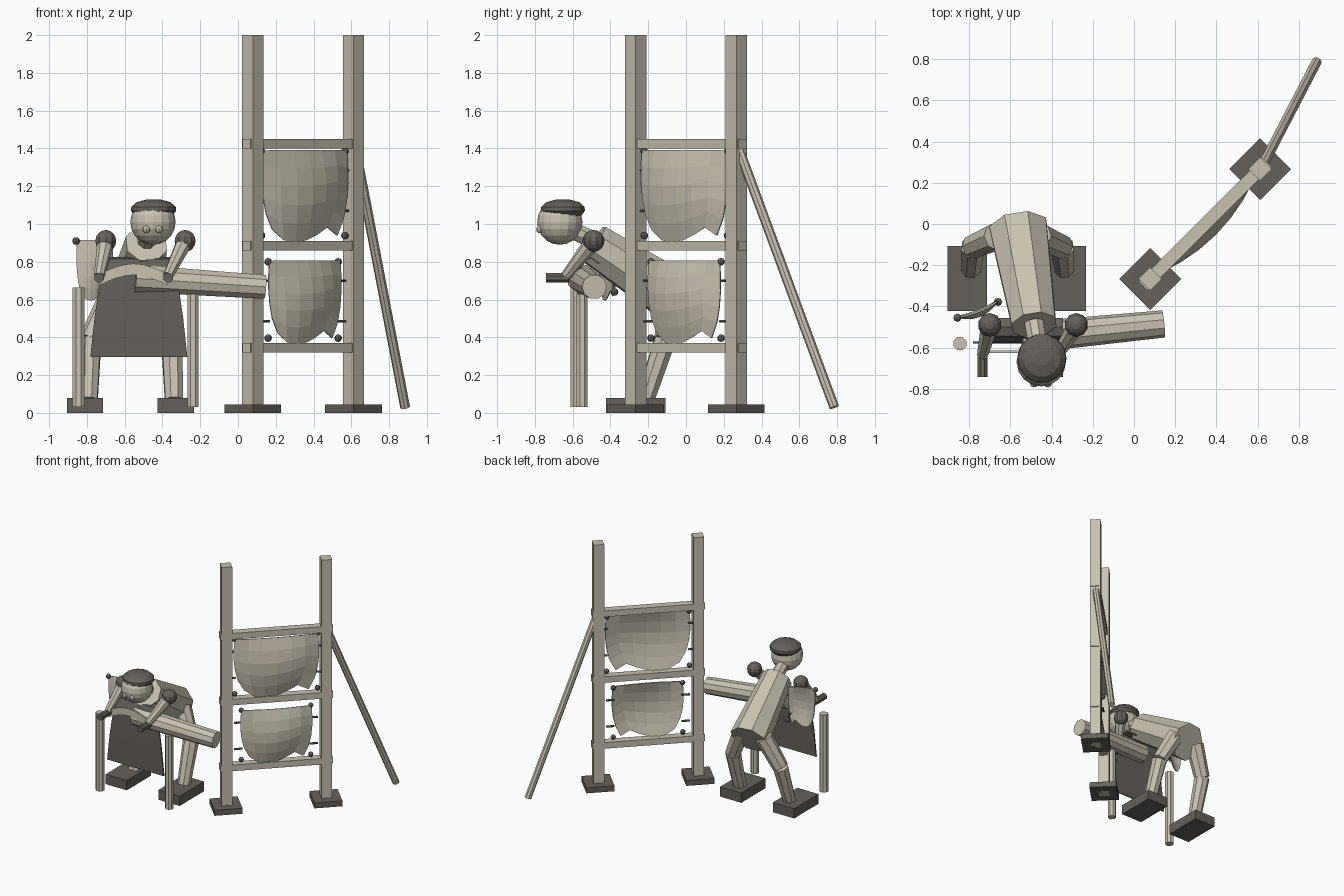
import bpy, bmesh
from math import sin, cos, pi, radians, atan2
from mathutils import Vector, Matrix

old = bpy.data.objects.get("Cube")
if old:
    bpy.data.objects.remove(old)


def material(name, rgb):
    m = bpy.data.materials.new(name)
    m.use_nodes = True
    m.diffuse_color = (*rgb, 1)
    m.node_tree.nodes["Principled BSDF"].inputs["Base Color"].default_value = (*rgb, 1)
    return m


PALE = material("pale_wood", (0.58, 0.54, 0.43))
DARK = material("dark_leather", (0.13, 0.118, 0.103))


def finish(name, bm, mat):
    bmesh.ops.recalc_face_normals(bm, faces=bm.faces)
    mesh = bpy.data.meshes.new(name)
    bm.to_mesh(mesh)
    bm.free()
    mesh.materials.append(mat)
    ob = bpy.data.objects.new(name, mesh)
    bpy.context.collection.objects.link(ob)
    return ob


def box(name, centre, size, mat, angle=0):
    bm = bmesh.new()
    m = Matrix.Translation(centre) @ Matrix.Rotation(angle, 4, 'Z') @ Matrix.Diagonal((*size, 1))
    bmesh.ops.create_cube(bm, size=1, matrix=m)
    return finish(name, bm, mat)


def tube(name, a, b, r1, r2, mat, sides=8):
    a, b = Vector(a), Vector(b)
    d = b - a
    m = Matrix.Translation((a + b) / 2) @ d.to_track_quat('Z', 'Y').to_matrix().to_4x4() \
        @ Matrix.Rotation(pi / sides, 4, 'Z')
    bm = bmesh.new()
    bmesh.ops.create_cone(bm, cap_ends=True, segments=sides, radius1=r1, radius2=r2,
                          depth=d.length, matrix=m)
    return finish(name, bm, mat)


def ball(name, centre, r, mat, seg=8, rings=6):
    bm = bmesh.new()
    bmesh.ops.create_uvsphere(bm, u_segments=seg, v_segments=rings, radius=r,
                              matrix=Matrix.Translation(centre))
    return finish(name, bm, mat)


def grid(name, rows, mat, thick):
    # skin a list of point rows into a thin sheet
    bm = bmesh.new()
    vs = [[bm.verts.new(p) for p in row] for row in rows]
    for r0, r1 in zip(vs, vs[1:]):
        for i in range(len(r0) - 1):
            bm.faces.new((r0[i], r0[i + 1], r1[i + 1], r1[i]))
    ob = finish(name, bm, mat)
    mod = ob.modifiers.new("thickness", 'SOLIDIFY')
    mod.thickness = thick
    mod.offset = 0
    return ob


def pelt(name, centre, angle, top, depth, half, bulge):
    # stretched skin with a ragged lower edge, bellying out of its plane
    along = Vector((cos(angle), sin(angle), 0))
    out = Vector((sin(angle), -cos(angle), 0))
    hem = (0.87, 0.98, 1, 0.98, 0.92, 0.84, 0.93)
    width = (1, 1.02, 1.02, 0.99, 0.92, 0.77)
    rows = []
    for j, w in enumerate(width):
        t = j / 5
        row = []
        for i, h in enumerate(hem):
            s = i / 3 - 1
            swell = bulge * (1 - s * s) * sin(pi * (0.1 + 0.85 * t))
            p = Vector((*centre, top - t * depth * h)) + along * (s * w * half) + out * swell
            row.append(p)
        rows.append(row)
    grid(name, rows, PALE, 0.008)


# drying frame
ANGLE = radians(45)
MID = Vector((0.345, 0, 0))
AXIS = Vector((cos(ANGLE), sin(ANGLE), 0))
for side, tag in ((-1, "right"), (1, "left")):
    p = MID + AXIS * side * 0.377
    box(tag + "_frame_post", (p.x, p.y, 1), (0.08, 0.08, 2), PALE, ANGLE)
    box(tag + "_post_base", (p.x, p.y, 0.0225), (0.212, 0.212, 0.045), DARK, ANGLE)
for z in (0.345, 0.885, 1.425):
    box("cross_bar", (MID.x, MID.y, z), (0.85, 0.062, 0.05), PALE, ANGLE)
tube("frame_brace", (0.885, 0.785, 0.03), (0.62, 0.275, 1.41), 0.026, 0.026, PALE)

# stretched pelts with knots and ties
for name, top, depth, half in (("upper", 1.39, 0.485, 0.315), ("lower", 0.805, 0.44, 0.265)):
    pelt(name + "_pelt", (MID.x + 0.008, MID.y - 0.008), ANGLE, top, depth, half, 0.06)
    for s in (-1, 1):
        for z in (top - 0.005, top - 0.93 * depth):
            ball(name + "_knot", MID + AXIS * s * half * 0.99 + Vector((0, 0, z)), 0.02, DARK)
        for z in (top - 0.105, top - 0.32):
            a = MID + AXIS * s * (half - 0.01) + Vector((0, 0, z))
            tube(name + "_tie", a, a + AXIS * s * 0.06, 0.008, 0.008, DARK, 6)

# scraping beam, its poles and the draped hide
tube("scraping_log", (0.143, -0.485, 0.667), (-0.545, -0.553, 0.712), 0.066, 0.076, PALE, 10)
tube("right_pole", (-0.845, -0.58, 0.03), (-0.845, -0.58, 0.665), 0.034, 0.034, PALE)
tube("left_pole", (-0.238, -0.55, 0.03), (-0.238, -0.55, 0.63), 0.032, 0.032, PALE)
drape = []
for y, z, half in ((-0.46, 0.79, 0.18), (-0.5, 0.82, 0.18), (-0.54, 0.81, 0.185),
                   (-0.57, 0.74, 0.2), (-0.575, 0.5, 0.235), (-0.575, 0.295, 0.257)):
    drape.append([(-0.525 + s * half, y, z) for s in (-1, -0.5, 0, 0.5, 1)])
grid("draped_hide", drape, DARK, 0.01)

# two handled scraper
HANDS = (-0.735, -0.37)
blade = []
for k in range(9):
    t = k / 8
    x = HANDS[0] + (HANDS[1] - HANDS[0]) * t
    z = 0.70 + 0.055 * sin(pi * t)
    blade.append([(x, -0.62, z - 0.025), (x, -0.62, z + 0.035)])
grid("scraper_blade", blade, PALE, 0.012)
for x in HANDS:
    tube("scraper_handle", (x, -0.62, 0.715), (x, -0.742, 0.715), 0.027, 0.027, DARK)

# spare pelt hanging beside the worker
pelt("spare_pelt", (-0.76, -0.415), atan2(0.075, 0.19), 0.915, 0.32, 0.1, 0.035)
ball("spare_pelt_knot", (-0.857, -0.455, 0.91), 0.02, DARK)
ball("spare_pelt_knot", (-0.66, -0.378, 0.64), 0.02, DARK)
tube("spare_pelt_tie", (-0.68, -0.385, 0.7), (-0.66, -0.378, 0.64), 0.008, 0.008, DARK, 6)

# worker: stooped body and neck
tube("body", (-0.56, -0.02, 0.59), (-0.485, -0.49, 0.895), 0.15, 0.115, PALE)
tube("neck", (-0.485, -0.48, 0.91), (-0.46, -0.63, 0.98), 0.05, 0.045, PALE)

# legs, feet and arms
for s, tag in ((-1, "right"), (1, "left")):
    hip = (-0.565 + s * 0.10, -0.06, 0.62)
    knee = (-0.565 + s * 0.215, -0.11, 0.39)
    ankle = (-0.565 + s * 0.225, -0.215, 0.07)
    tube(tag + "_thigh", hip, knee, 0.07, 0.06, PALE)
    tube(tag + "_shin", knee, ankle, 0.06, 0.05, PALE)
    box(tag + "_foot", (-0.57 + s * 0.24, -0.265, 0.04), (0.192, 0.315, 0.08), DARK)
    elbow = (-0.49 + s * 0.21, -0.49, 0.91)
    hand = (HANDS[s > 0], -0.635, 0.725)
    ball(tag + "_elbow", elbow, 0.058, DARK, 10, 8)
    tube(tag + "_forearm", elbow, hand, 0.045, 0.028, PALE)

# head with eyes and cap
ball("head", (-0.45, -0.668, 1.01), 0.12, PALE, 16, 10)
for x in (-0.485, -0.418):
    ball("eye", (x, -0.772, 0.972), 0.021, PALE)
tiers = ((1.045, 0.1), (1.07, 0.12), (1.09, 0.118), (1.115, 0.09), (1.13, 0.035))
for (z0, r0), (z1, r1) in zip(tiers, tiers[1:]):
    tube("cap_tier", (-0.447, -0.652, z0), (-0.447, -0.652, z1), r0, r1, DARK, 14)
